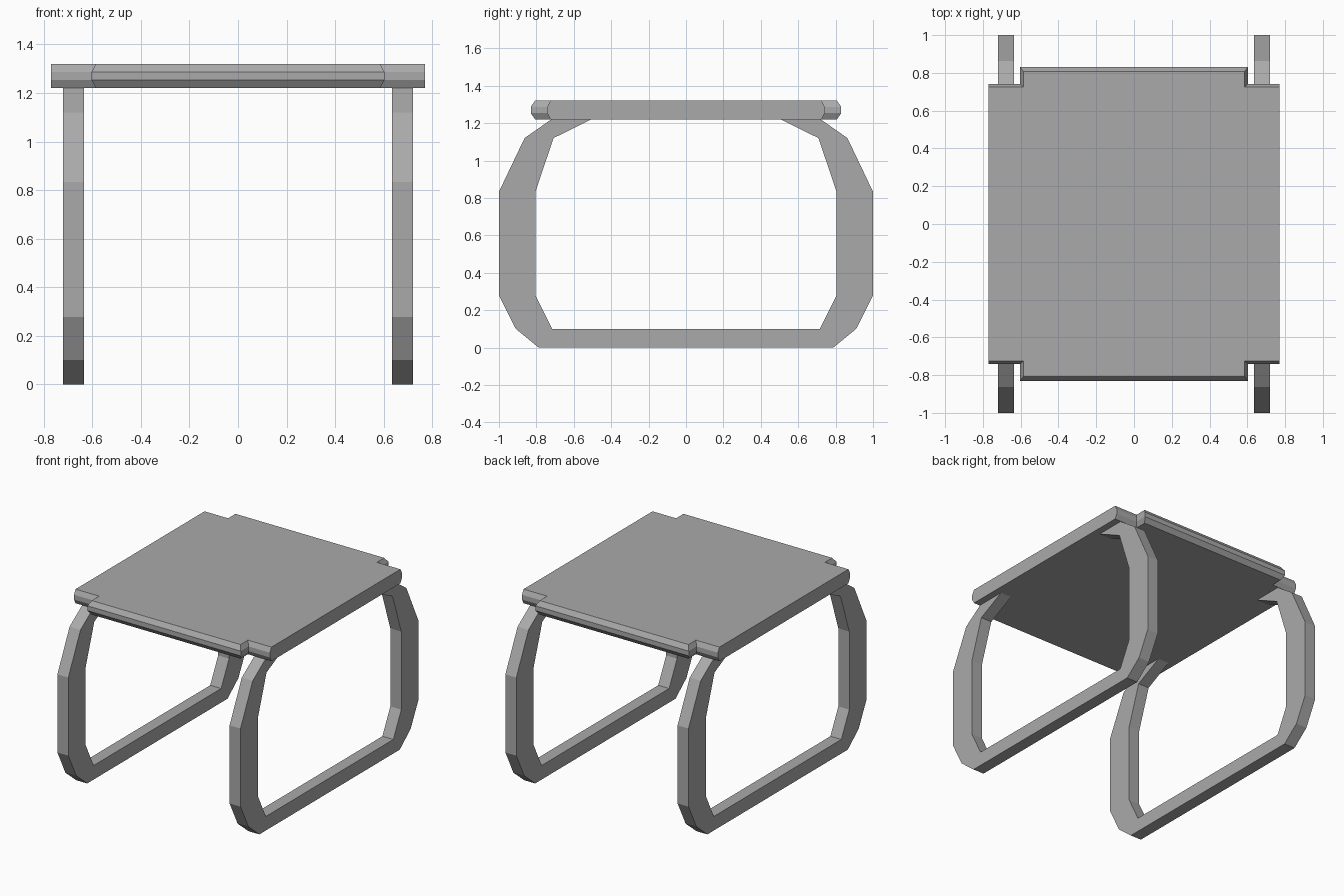
import bpy
import bmesh

default = bpy.data.objects.get("Cube")
if default:
    bpy.data.objects.remove(default, do_unlink=True)

grey = bpy.data.materials.new("plain_grey")
grey.use_nodes = True
colour = (0.4, 0.4, 0.4, 1)
grey.diffuse_color = colour
grey.node_tree.nodes["Principled BSDF"].inputs["Base Color"].default_value = colour


def loft(name, loops):
    """Skin a stack of matching closed loops and cap both ends."""
    bm = bmesh.new()
    rings = [[bm.verts.new(p) for p in loop] for loop in loops]
    n = len(rings[0])
    for low, high in zip(rings, rings[1:]):
        for i in range(n):
            j = (i + 1) % n
            bm.faces.new((low[i], low[j], high[j], high[i]))
    bm.faces.new(rings[0][::-1])
    bm.faces.new(rings[-1])
    bmesh.ops.recalc_face_normals(bm, faces=bm.faces)
    mesh = bpy.data.meshes.new(name)
    bm.to_mesh(mesh)
    bm.free()
    mesh.materials.append(grey)
    obj = bpy.data.objects.new(name, mesh)
    bpy.context.collection.objects.link(obj)
    return obj


# Seat board: notched corners, with chamfered front and back edges
def seat_loop(z, inset):
    side, step = 0.77, 0.603 - inset
    short, long = 0.742 - inset, 0.83 - inset * 1.3
    quarter = [(side, short), (step, short), (step, long)]
    half = quarter + [(-x, y) for x, y in reversed(quarter)]
    return [(x, y, z) for x, y in half + [(-x, -y) for x, y in half]]


loft("seat", [seat_loop(1.22, 0.018), seat_loop(1.253, 0),
              seat_loop(1.287, 0), seat_loop(1.32, 0.018)])

# Bent side frames: an open loop whose tapered ends meet the seat
outer = [(0.72, 1.22), (0.863, 1.12), (1, 0.833), (1, 0.278), (0.91, 0.1), (0.788, 0)]
inner = [(0.505, 1.22), (0.708, 1.12), (0.805, 0.833), (0.805, 0.278), (0.716, 0.1)]


def both_ends(points):
    return points + [(-y, z) for y, z in reversed(points)]


outline = both_ends(outer) + both_ends(inner)[::-1]
for name, side in (("left_leg_frame", 1), ("right_leg_frame", -1)):
    loft(name, [[(side * x, y, z) for y, z in outline] for x in (0.634, 0.72)])
